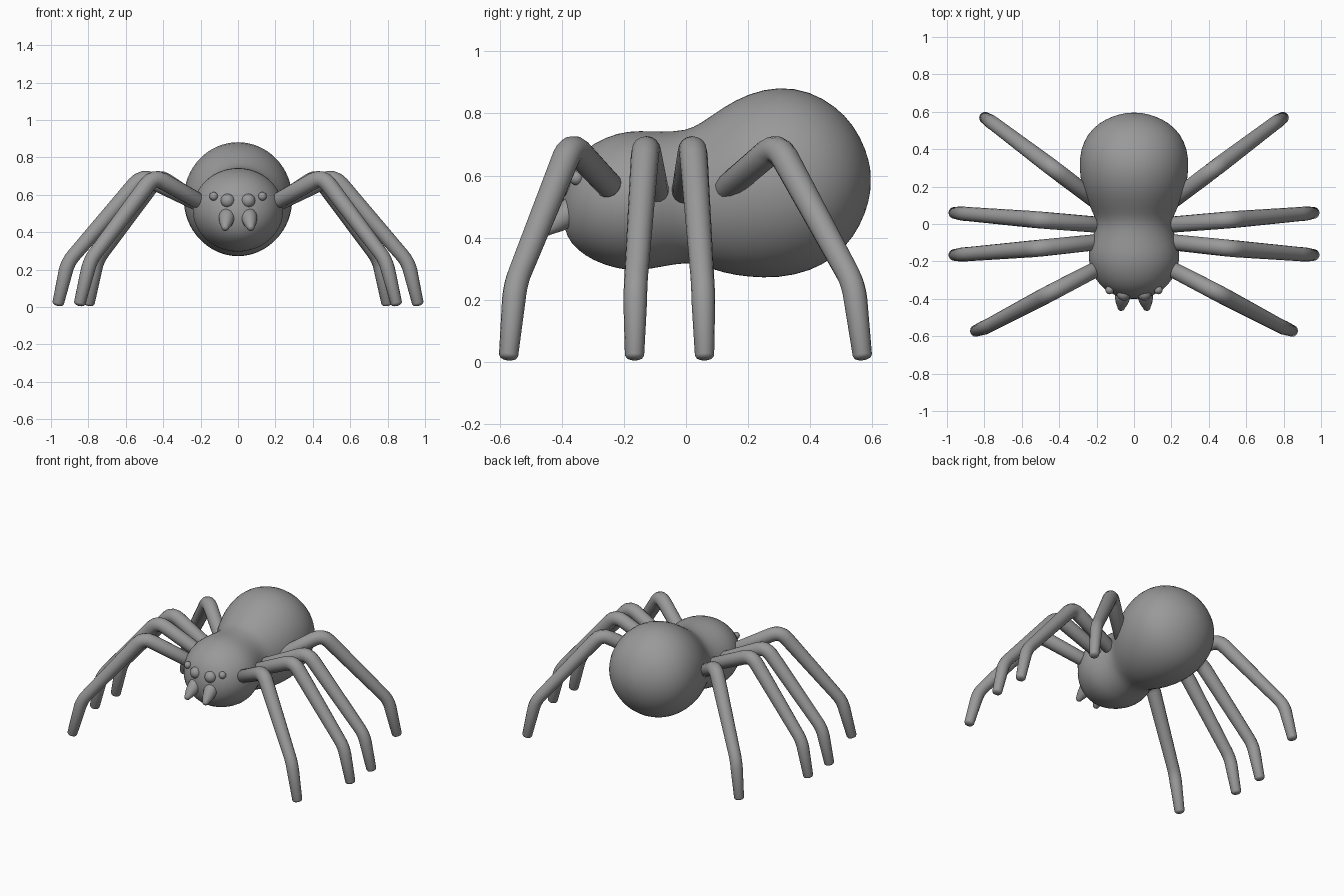
import bpy, bmesh, math
from mathutils import Vector

default = bpy.data.objects.get("Cube")
if default:
    bpy.data.objects.remove(default)

grey = bpy.data.materials.new("plain grey")
grey.use_nodes = True
colour = (0.32, 0.32, 0.32, 1)
grey.diffuse_color = colour
grey.node_tree.nodes["Principled BSDF"].inputs["Base Color"].default_value = colour


def add_object(name, bm):
    bmesh.ops.recalc_face_normals(bm, faces=bm.faces)
    mesh = bpy.data.meshes.new(name)
    bm.to_mesh(mesh)
    bm.free()
    mesh.materials.append(grey)
    mesh.shade_smooth()
    obj = bpy.data.objects.new(name, mesh)
    bpy.context.collection.objects.link(obj)
    return obj


def loft(name, rings, sides):
    """Skin elliptical rings (centre, half axis u, half axis v), ends closed to a point."""
    bm = bmesh.new()
    loops = []
    for centre, u, v in rings:
        angles = [math.tau * i / sides for i in range(sides)]
        loops.append([bm.verts.new(centre + u * math.cos(a) + v * math.sin(a)) for a in angles])
    for a, b in zip(loops, loops[1:]):
        for i in range(sides):
            j = (i + 1) % sides
            bm.faces.new((a[i], a[j], b[j], b[i]))
    for loop, ring in ((loops[0], rings[0]), (loops[-1], rings[-1])):
        tip = bm.verts.new(ring[0])
        for i in range(sides):
            bm.faces.new((loop[i], loop[(i + 1) % sides], tip))
    return add_object(name, bm)


def tube(name, path, sides=16):
    """Round tube through (point, radius) pairs."""
    rings = []
    for i, (point, radius) in enumerate(path):
        along = (path[min(i + 1, len(path) - 1)][0] - path[max(i - 1, 0)][0]).normalized()
        u = along.cross(Vector((0, 1, 0))).normalized()
        rings.append((point, u * radius, along.cross(u) * radius))
    return loft(name, rings, sides)


def round_end(point, inner, radius, depth):
    """Points of a domed tube end, from the tip inward."""
    inward = (inner - point).normalized()
    return [(point + inward * depth * (1 - math.cos(a)), radius * math.sin(a))
            for a in (0.25, 0.6, 1.0, math.pi / 2)]


def bend(a, b, c, radius, size):
    """Points that round the corner at b."""
    p = b + (a - b).normalized() * size
    q = b + (c - b).normalized() * size
    return [(p.lerp(b, t).lerp(b.lerp(q, t), t), radius) for t in (0, 0.25, 0.5, 0.75, 1)]


# Body: y, top, bottom, half width
profile = [
    (-0.40, 0.53, 0.47, 0.03), (-0.385, 0.605, 0.40, 0.10), (-0.35, 0.66, 0.36, 0.16),
    (-0.30, 0.705, 0.325, 0.205), (-0.22, 0.74, 0.297, 0.242), (-0.15, 0.746, 0.292, 0.246),
    (-0.08, 0.742, 0.305, 0.225), (0.0, 0.745, 0.32, 0.20), (0.05, 0.77, 0.31, 0.215),
    (0.12, 0.822, 0.285, 0.25), (0.20, 0.866, 0.271, 0.28), (0.30, 0.89, 0.268, 0.296),
    (0.40, 0.873, 0.29, 0.287), (0.48, 0.826, 0.335, 0.25), (0.54, 0.765, 0.40, 0.19),
    (0.58, 0.685, 0.48, 0.11), (0.595, 0.62, 0.55, 0.035),
]
body = loft("body", [(Vector((0, y, (t + b) / 2)), Vector((w, 0, 0)), Vector((0, 0, (t - b) / 2)))
                     for y, t, b, w in profile], 32)
body.modifiers.new("smooth", "SUBSURF").levels = 1
body.modifiers["smooth"].render_levels = 1

# Legs: hip, knee, ankle, foot for the left side, mirrored to the right
legs = {
    "front_leg": [(0.20, -0.24, 0.56), (0.45, -0.37, 0.70), (0.79, -0.55, 0.25), (0.85, -0.573, 0.006)],
    "front_middle_leg": [(0.18, -0.095, 0.54), (0.51, -0.13, 0.70), (0.91, -0.163, 0.24), (0.965, -0.166, 0.006)],
    "back_middle_leg": [(0.18, -0.005, 0.54), (0.51, 0.022, 0.70), (0.91, 0.055, 0.24), (0.965, 0.06, 0.006)],
    "back_leg": [(0.20, 0.12, 0.55), (0.43, 0.295, 0.70), (0.755, 0.54, 0.25), (0.80, 0.57, 0.006)],
}
for side, sx in (("left", 1), ("right", -1)):
    for name, joints in legs.items():
        hip, knee, ankle, foot = [Vector((x * sx, y, z)) for x, y, z in joints]
        path = round_end(hip, knee, 0.043, 0.02)
        path += bend(hip, knee, ankle, 0.045, 0.06)
        path += bend(knee, ankle, foot, 0.038, 0.05)
        path += round_end(foot, ankle, 0.031, 0.015)[::-1]
        tube(side + "_" + name, path)

    # Fangs
    root, tip = Vector((0.055 * sx, -0.34, 0.51)), Vector((0.07 * sx, -0.46, 0.415))
    path = [(root, 0.045), (root.lerp(tip, 0.4), 0.042), (root.lerp(tip, 0.65), 0.034)]
    tube(side + "_fang", path + round_end(tip, root, 0.021, 0.02)[::-1])

    # Eyes
    for name, place, radius in (("inner_eye", (0.055, -0.372, 0.568), 0.038),
                                ("outer_eye", (0.13, -0.353, 0.592), 0.023)):
        bm = bmesh.new()
        bmesh.ops.create_uvsphere(bm, u_segments=16, v_segments=10, radius=radius)
        eye = add_object(side + "_" + name, bm)
        eye.location = (place[0] * sx, place[1], place[2])
